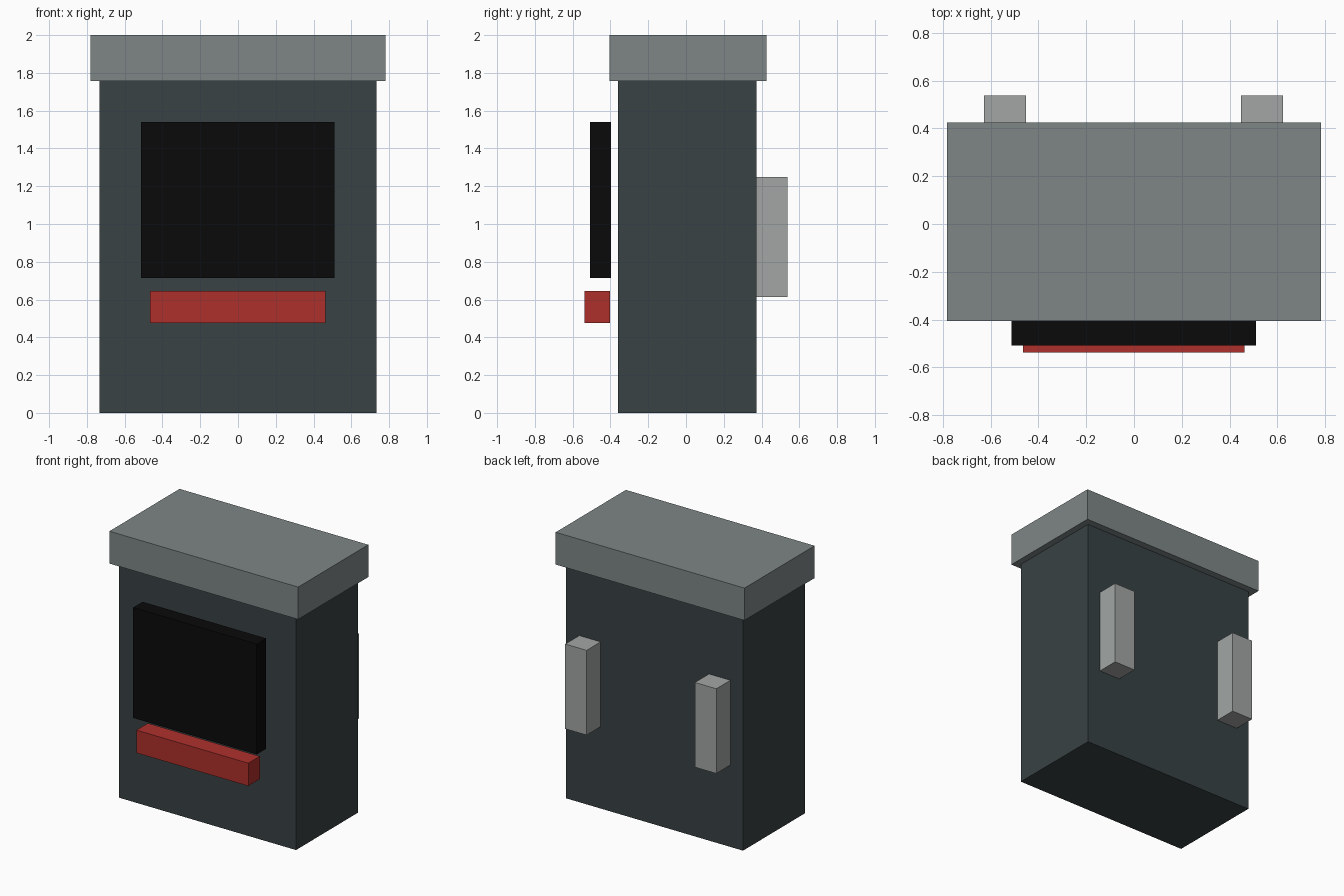
import bpy

if "Cube" in bpy.data.objects:
    bpy.data.objects.remove(bpy.data.objects["Cube"])


def material(name, color):
    m = bpy.data.materials.new(name)
    m.diffuse_color = (*color, 1)
    m.use_nodes = True
    m.node_tree.nodes["Principled BSDF"].inputs["Base Color"].default_value = m.diffuse_color
    return m


def box(name, x, y, z, mat):
    """Box spanning the (min, max) ranges on each axis."""
    bpy.ops.mesh.primitive_cube_add(size=1, location=[sum(r) / 2 for r in (x, y, z)])
    ob = bpy.context.object
    ob.name = name
    ob.scale = [r[1] - r[0] for r in (x, y, z)]
    bpy.ops.object.transform_apply(location=False, rotation=False, scale=True)
    ob.data.materials.append(mat)
    return ob


slate = material("slate", (0.04, 0.054, 0.057))
steel = material("steel", (0.21, 0.24, 0.24))
black = material("black", (0.003, 0.003, 0.003))
red = material("red", (0.42, 0.03, 0.025))
light = material("light_grey", (0.36, 0.38, 0.37))

# Cabinet and overhanging lid
box("cabinet_body", (-0.733, 0.733), (-0.36, 0.372), (0, 1.758), slate)
box("top_cap", (-0.782, 0.782), (-0.405, 0.425), (1.758, 2.0), steel)

# Front panel and bar, standing slightly proud of the cabinet
box("front_panel", (-0.513, 0.511), (-0.508, -0.396), (0.713, 1.54), black)
box("front_bar", (-0.465, 0.462), (-0.538, -0.402), (0.475, 0.646), red)

# Pair of vertical brackets on the back
for side, x in (("left", (-0.628, -0.451)), ("right", (0.447, 0.624))):
    box("back_bracket_" + side, x, (0.37, 0.538), (0.613, 1.248), light)
